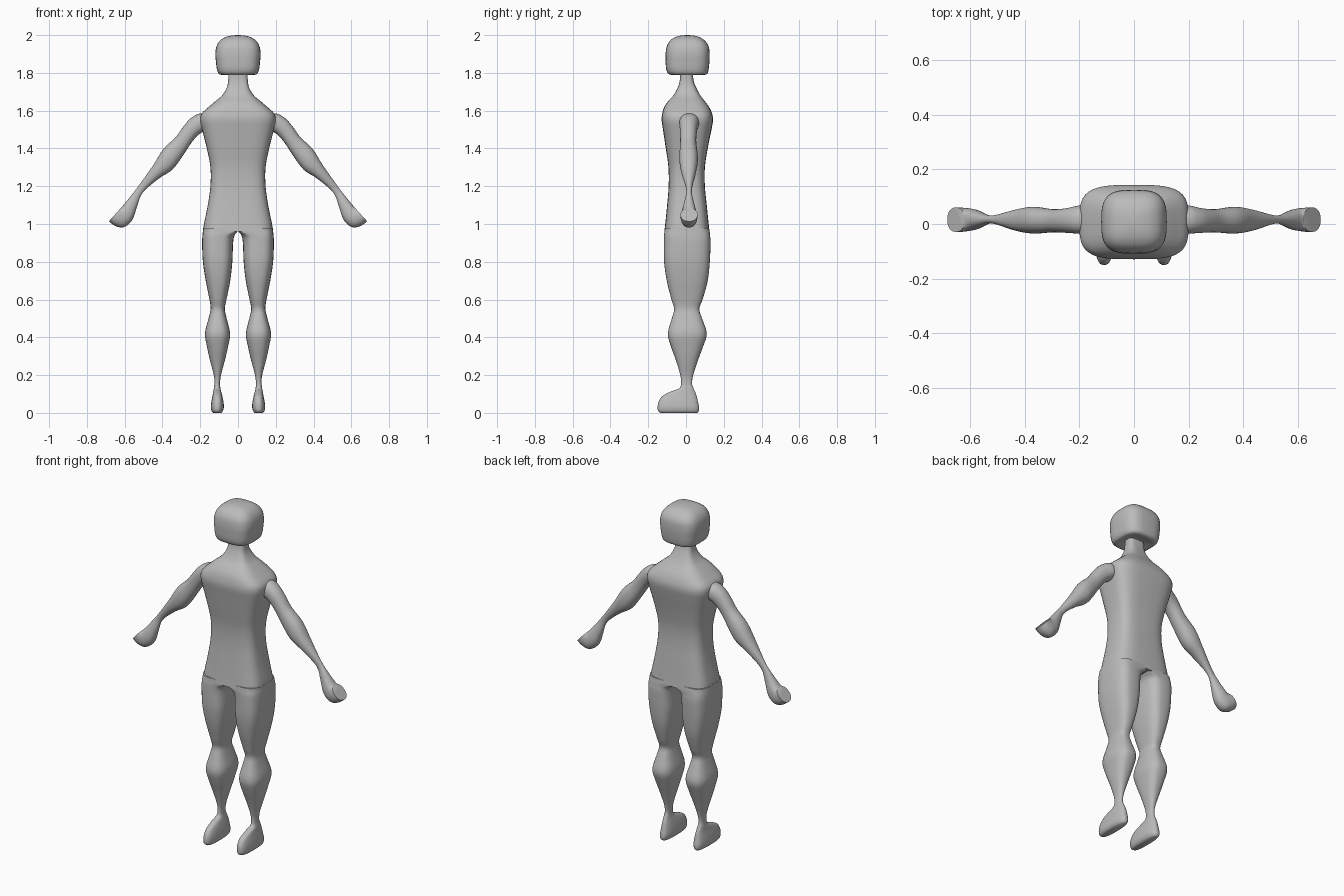
import bpy, bmesh, math

grey = bpy.data.materials.new("plain grey")
grey.diffuse_color = (0.5, 0.5, 0.5, 1)
SIDES, STEPS = 40, 4


def smooth_rows(rows):
    """Catmull-Rom interpolation between the given section rows."""
    out = []
    n = len(rows)
    for i in range(n - 1):
        a, b, c, d = (rows[max(0, min(n - 1, k))] for k in (i - 1, i, i + 1, i + 2))
        for s in range(STEPS):
            t = s / STEPS
            out.append([0.5 * (2 * q + (r - p) * t + (2 * p - 5 * q + 4 * r - u) * t * t
                               + (3 * q - p - 3 * r + u) * t ** 3)
                        for p, q, r, u in zip(a, b, c, d)])
    out.append(list(rows[-1]))
    return out


def loft(name, rows, mirror=False):
    """Rows: inner x, z, outer x, z, back/front y0, y1, inner and outer squareness."""
    bm = bmesh.new()
    rings = []
    for xa, za, xb, zb, y0, y1, ei, eo in smooth_rows(rows):
        ring = []
        for k in range(SIDES):
            ang = 2 * math.pi * k / SIDES
            c, s = math.cos(ang), math.sin(ang)
            e = 2 / (eo if c > 0 else ei)
            u = math.copysign(abs(c) ** e, c) if abs(c) > 1e-6 else 0
            v = math.copysign(abs(s) ** e, s) if abs(s) > 1e-6 else 0
            f = (u + 1) / 2
            ring.append(bm.verts.new((xa + (xb - xa) * f,
                                      (y0 + y1) / 2 + v * (y1 - y0) / 2,
                                      za + (zb - za) * f)))
        rings.append(ring)
    for r, q in zip(rings, rings[1:]):
        for k in range(SIDES):
            j = (k + 1) % SIDES
            bm.faces.new((r[k], r[j], q[j], q[k]))
    bm.faces.new(rings[0])
    bm.faces.new(rings[-1])
    bmesh.ops.recalc_face_normals(bm, faces=bm.faces)
    me = bpy.data.meshes.new(name)
    bm.to_mesh(me)
    bm.free()
    me.materials.append(grey)
    ob = bpy.data.objects.new(name, me)
    bpy.context.collection.objects.link(ob)
    bpy.ops.object.select_all(action='DESELECT')
    ob.select_set(True)
    bpy.context.view_layer.objects.active = ob
    bpy.ops.object.shade_smooth_by_angle(angle=math.radians(50))
    if mirror:
        ob.modifiers.new("mirror", 'MIRROR')
    return ob


def level(rows, e):
    """Horizontal centred sections: z, half width, y0, y1."""
    return [(-w, z, w, z, y0, y1, e, e) for z, w, y0, y1 in rows]


# Head: rounded box
loft("head", level([
    (1.80, 0.05, -0.04, 0.06), (1.79, 0.085, -0.075, 0.095), (1.797, 0.103, -0.095, 0.113),
    (1.82, 0.112, -0.105, 0.12), (1.86, 0.117, -0.108, 0.124), (1.90, 0.12, -0.108, 0.125),
    (1.94, 0.114, -0.102, 0.12), (1.97, 0.096, -0.085, 0.10), (1.988, 0.07, -0.06, 0.075),
    (1.997, 0.038, -0.03, 0.045), (2.0, 0.004, 0.004, 0.012)], 3.2))

# Torso with neck
loft("torso", level([
    (0.96, 0.185, -0.115, 0.125), (1.0, 0.18, -0.11, 0.12), (1.1, 0.16, -0.10, 0.11),
    (1.2, 0.146, -0.092, 0.10), (1.3, 0.146, -0.093, 0.10), (1.4, 0.165, -0.107, 0.115),
    (1.5, 0.19, -0.122, 0.135), (1.55, 0.20, -0.129, 0.143), (1.585, 0.192, -0.126, 0.138),
    (1.62, 0.155, -0.115, 0.122), (1.65, 0.12, -0.095, 0.10), (1.68, 0.085, -0.067, 0.077),
    (1.72, 0.06, -0.045, 0.055), (1.76, 0.052, -0.033, 0.04), (1.82, 0.05, -0.03, 0.035)], 3.6))

# Leg: z, inner x, outer x, y0, y1, inner squareness
thigh_and_calf = [
    (0.98, 0.0, 0.184, -0.112, 0.122, 14), (0.96, 0.004, 0.186, -0.114, 0.125, 9),
    (0.94, 0.018, 0.188, -0.116, 0.127, 4), (0.9, 0.026, 0.19, -0.117, 0.13, 3),
    (0.8, 0.03, 0.186, -0.116, 0.126, 3), (0.7, 0.041, 0.171, -0.102, 0.115, 2.8),
    (0.6, 0.061, 0.151, -0.077, 0.088, 2.6), (0.55, 0.07, 0.145, -0.063, 0.07, 2.6),
    (0.5, 0.06, 0.156, -0.075, 0.085, 2.6), (0.42, 0.042, 0.175, -0.096, 0.11, 2.6),
    (0.35, 0.053, 0.164, -0.079, 0.09, 2.6), (0.28, 0.069, 0.149, -0.054, 0.064, 2.4),
    (0.2, 0.09, 0.128, -0.03, 0.038, 2.3), (0.155, 0.095, 0.125, -0.026, 0.032, 2.3)]
foot = [
    (0.13, 0.093, 0.128, -0.036, 0.04, 2.4), (0.113, 0.089, 0.131, -0.08, 0.048, 2.5),
    (0.09, 0.083, 0.135, -0.124, 0.056, 2.6), (0.06, 0.077, 0.141, -0.145, 0.063, 2.6),
    (0.03, 0.075, 0.144, -0.15, 0.069, 2.6), (0.01, 0.08, 0.14, -0.147, 0.068, 2.6),
    (0.0, 0.088, 0.132, -0.135, 0.06, 2.6)]
loft("legs", [(a, z, b, z, y0, y1, e, min(e, 3.2))
              for z, a, b, y0, y1, e in thigh_and_calf + foot], mirror=True)

# Arm: upper edge x, z, lower edge x, z, y0, y1; ends in a flat cut hand
arm = [
    (0.14, 1.57, 0.15, 1.49, -0.03, 0.06), (0.20, 1.585, 0.19, 1.485, -0.035, 0.068),
    (0.25, 1.56, 0.222, 1.46, -0.033, 0.06), (0.29, 1.515, 0.25, 1.425, -0.031, 0.055),
    (0.33, 1.46, 0.28, 1.38, -0.031, 0.055), (0.395, 1.397, 0.345, 1.29, -0.035, 0.063),
    (0.45, 1.31, 0.42, 1.24, -0.024, 0.052), (0.53, 1.197, 0.505, 1.165, 0.002, 0.031),
    (0.57, 1.145, 0.535, 1.09, -0.008, 0.04), (0.597, 1.112, 0.56, 1.02, -0.02, 0.052),
    (0.612, 1.094, 0.605, 0.983, -0.026, 0.058), (0.618, 1.088, 0.65, 0.99, -0.029, 0.06),
    (0.62, 1.085, 0.684, 1.014, -0.029, 0.061)]
loft("arms", [r + (2.2, 2.2) for r in arm], mirror=True)
